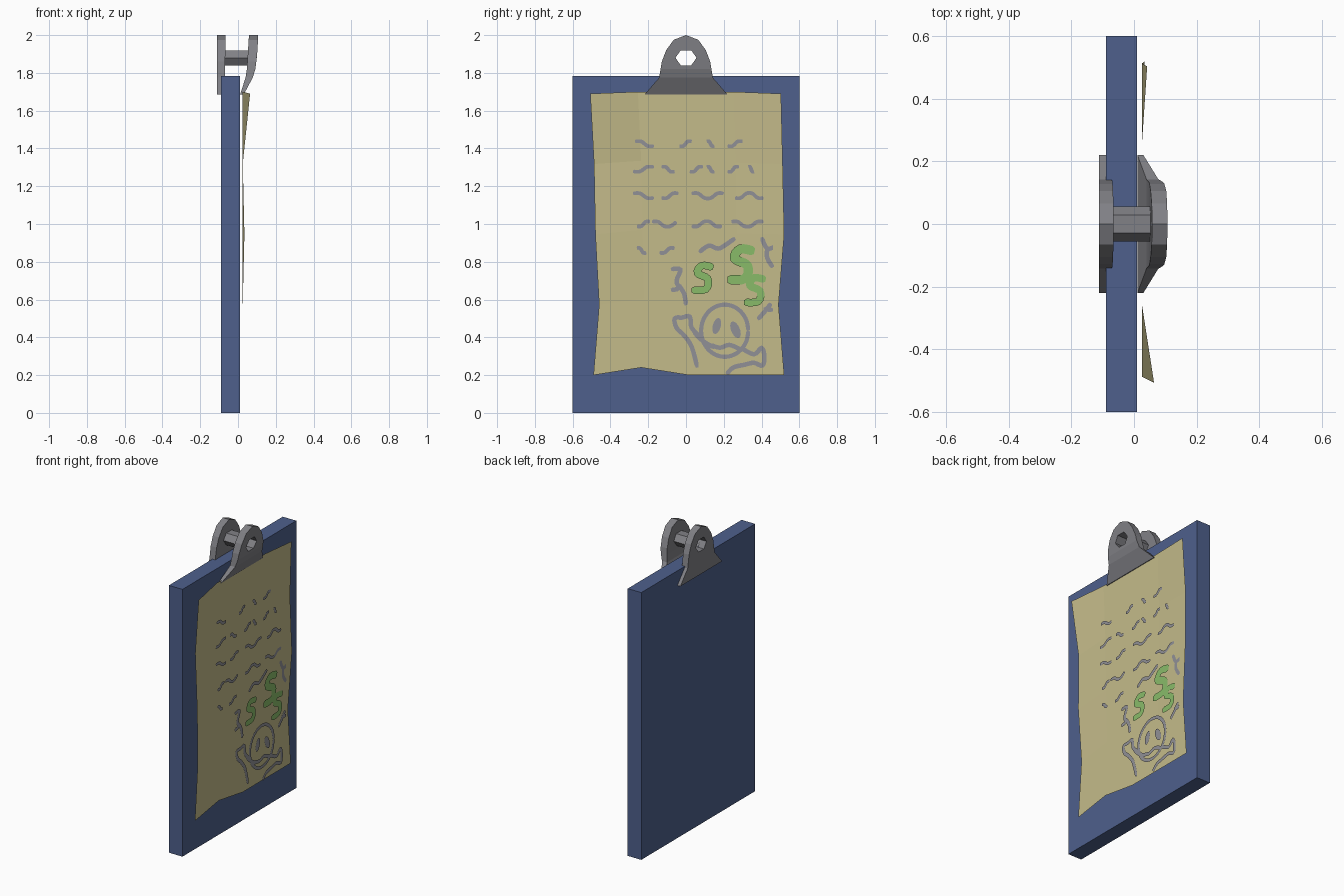
import bpy, bmesh, math
from mathutils import Vector

if "Cube" in bpy.data.objects:
    bpy.data.objects.remove(bpy.data.objects["Cube"])


def material(name, r, g, b):
    lin = [((c / 255 + 0.055) / 1.055) ** 2.4 for c in (r, g, b)]
    m = bpy.data.materials.new(name)
    m.diffuse_color = (*lin, 1)
    m.use_nodes = True
    m.node_tree.nodes["Principled BSDF"].inputs["Base Color"].default_value = m.diffuse_color
    return m


BLUE = material("board_blue", 78, 96, 140)
PAPER = material("paper_tan", 196, 187, 138)
METAL = material("clip_grey", 129, 129, 134)
INK = material("ink_grey", 144, 144, 150)
GREEN = material("ink_green", 137, 187, 105)


def finish(name, bm, mat):
    me = bpy.data.meshes.new(name)
    bm.to_mesh(me)
    bm.free()
    me.materials.append(mat)
    ob = bpy.data.objects.new(name, me)
    bpy.context.collection.objects.link(ob)
    return ob


# Board
bm = bmesh.new()
bmesh.ops.create_cube(bm, size=1)
for v in bm.verts:
    v.co = (v.co.x * 0.1 - 0.04, v.co.y * 1.2, (v.co.z + 0.5) * 1.783)
finish("board", bm, BLUE)

# Paper: 4 x 4 sheet with wavy edges and lifted upper corners
left = [-0.49, -0.46, -0.48, -0.487, -0.507]
right = [0.52, 0.49, 0.52, 0.512, 0.503]
bottom = [0.2, 0.24, 0.2, 0.2, 0.2]
top = [1.69, 1.70, 1.69, 1.70, 1.69]
bm = bmesh.new()
grid = []
for j in range(5):
    row = []
    for i in range(5):
        x = 0.025
        if j == 4:
            x = {0: 0.064, 4: 0.042}.get(i, x)
        elif j == 2 and i in (0, 4):
            x = 0.034
        row.append(bm.verts.new((x, left[j] + (right[j] - left[j]) * i / 4,
                                 bottom[i] + (top[i] - bottom[i]) * j / 4)))
    grid.append(row)
for j in range(4):
    for i in range(4):
        bm.faces.new((grid[j][i], grid[j][i + 1], grid[j + 1][i + 1], grid[j + 1][i]))
finish("paper", bm, PAPER)


# Clip jaws: outlined plate with a six-sided hole, thickness set by height
HOLE = [(0.056 * math.cos(k * math.pi / 3), 1.88 + 0.046 * math.sin(k * math.pi / 3))
        for k in range(6)]
half = [(0.22, 1.685), (0.142, 1.775), (0.128, 1.86), (0.105, 1.92), (0.065, 1.975)]
OUTLINE = half + [(0, 2.0)] + [(-y, z) for y, z in reversed(half)]


def lerp_profile(profile, z):
    for (x0, z0), (x1, z1) in zip(profile, profile[1:]):
        if z <= z1 + 1e-5:
            return x0 + (x1 - x0) * (z - z0) / (z1 - z0)
    return profile[-1][0]


def jaw(name, inner, outer):
    bm = bmesh.new()
    edges = []
    for loop in (OUTLINE, HOLE):
        vs = [bm.verts.new((0, y, z)) for y, z in loop]
        edges += [bm.edges.new((a, b)) for a, b in zip(vs, vs[1:] + vs[:1])]
    bmesh.ops.triangle_fill(bm, edges=edges, use_beauty=True, normal=(1, 0, 0))
    for z in (1.775, 1.82):
        bmesh.ops.bisect_plane(bm, geom=bm.verts[:] + bm.edges[:] + bm.faces[:],
                               plane_co=(0, 0, z), plane_no=(0, 0, 1))
    front = bmesh.ops.extrude_face_region(bm, geom=bm.faces[:])["geom"]
    front = {v for v in front if isinstance(v, bmesh.types.BMVert)}
    for v in bm.verts:
        v.co.x = lerp_profile(outer if v in front else inner, v.co.z)
    bmesh.ops.recalc_face_normals(bm, faces=bm.faces[:])
    finish(name, bm, METAL)


jaw("front_jaw",
    [(0.011, 1.685), (0.04, 1.775), (0.047, 1.82), (0.058, 2.0)],
    [(0.03, 1.685), (0.078, 1.775), (0.092, 1.82), (0.102, 1.9), (0.107, 2.0)])
jaw("back_jaw",
    [(-0.09, 1.685), (-0.07, 1.775), (-0.065, 2.0)],
    [(-0.112, 1.685), (-0.112, 2.0)])

# Hollow hinge tube joining the two holes
bm = bmesh.new()
ends = [[bm.verts.new((x, y, z)) for y, z in HOLE] for x in (-0.068, 0.054)]
for k in range(6):
    n = (k + 1) % 6
    bm.faces.new((ends[0][k], ends[0][n], ends[1][n], ends[1][k]))
bmesh.ops.recalc_face_normals(bm, faces=bm.faces[:])
finish("hinge_tube", bm, METAL)


# Flat ink ribbons lying just above the paper
def smooth(p, steps=4):
    p = [Vector(q) for q in p]
    p = [p[0]] + p + [p[-1]]
    out = []
    for a, b, c, d in zip(p, p[1:], p[2:], p[3:]):
        for s in range(steps):
            t = s / steps
            out.append(0.5 * (2 * b + (c - a) * t + (2 * a - 5 * b + 4 * c - d) * t * t
                              + (3 * b - a - 3 * c + d) * t ** 3))
    return out + [p[-1]]


def ribbon(bm, pts, width, x=0.032):
    pts = smooth(pts)
    prev = None
    for i, p in enumerate(pts):
        d = (pts[min(i + 1, len(pts) - 1)] - pts[max(i - 1, 0)]).normalized()
        w = width / 2 * (0.6 if i in (0, len(pts) - 1) else 1)
        n = Vector((-d.y, d.x)) * w
        pair = [bm.verts.new((x, *(p + n))), bm.verts.new((x, *(p - n)))]
        if prev:
            bm.faces.new((prev[0], prev[1], pair[1], pair[0]))
        prev = pair


def oval(bm, cy, cz, ry, rz, tilt=0):
    vs = []
    for k in range(12):
        a = k * math.pi / 6
        y, z = ry * math.cos(a), rz * math.sin(a)
        vs.append(bm.verts.new((0.032, cy + y + tilt * z, cz + z)))
    bm.faces.new(vs)


# Scribbled rows: height -> start and end of each wavy dash
rows = {
    1.425: [(-0.27, -0.17), (-0.035, 0.03), (0.11, 0.15), (0.22, 0.30)],
    1.29: [(-0.28, -0.17), (-0.13, -0.06), (0.02, 0.09), (0.11, 0.15), (0.22, 0.28), (0.33, 0.36)],
    1.15: [(-0.28, -0.17), (-0.13, -0.04), (0.03, 0.20), (0.26, 0.41)],
    1.0: [(-0.26, -0.19), (-0.18, -0.05), (0.03, 0.19), (0.24, 0.41)],
    0.86: [(-0.26, -0.21), (-0.14, -0.06)],
}
bm = bmesh.new()
for r, (z, dashes) in enumerate(rows.items()):
    for k, (a, b) in enumerate(dashes):
        n = max(3, round((b - a) / 0.033))
        ribbon(bm, [(a + (b - a) * i / n, z + 0.012 * (-1) ** (i // 2 + k + r)) for i in range(n + 1)], 0.02)
finish("scribbled_rows", bm, INK)

# Skull-and-bones doodle and the flourishes around it
bm = bmesh.new()
ribbon(bm, [(0.205 + 0.125 * math.cos(a), 0.435 + 0.138 * math.sin(a))
            for a in (k * math.pi / 8 for k in range(17))], 0.022)
oval(bm, 0.163, 0.46, 0.022, 0.043, 0.2)
oval(bm, 0.262, 0.44, 0.025, 0.045, -0.3)
strokes = [
    [(0.13, 0.36), (0.18, 0.345), (0.23, 0.36), (0.29, 0.335)],
    [(0.08, 0.40), (0.03, 0.45), (0.02, 0.51), (-0.02, 0.505), (-0.06, 0.50), (-0.05, 0.45), (-0.01, 0.41), (0.03, 0.35), (0.06, 0.24)],
    [(0.04, 0.43), (0.09, 0.38), (0.15, 0.345)],
    [(0.29, 0.345), (0.36, 0.31), (0.40, 0.345), (0.415, 0.30), (0.405, 0.25), (0.36, 0.265), (0.31, 0.255), (0.25, 0.24), (0.215, 0.205)],
    [(-0.08, 0.76), (-0.03, 0.76), (-0.05, 0.70), (-0.04, 0.66), (-0.08, 0.65)],
    [(-0.04, 0.68), (-0.01, 0.63), (0.0, 0.57)],
    [(0.07, 0.85), (0.12, 0.885), (0.17, 0.87), (0.21, 0.89), (0.26, 0.925)],
    [(0.40, 0.93), (0.43, 0.87), (0.48, 0.885)],
    [(0.43, 0.87), (0.43, 0.82), (0.46, 0.77)],
    [(0.45, 0.58), (0.42, 0.54), (0.38, 0.495)],
    [(0.41, 0.55), (0.46, 0.545)],
]
for s in strokes:
    ribbon(bm, s, 0.024)
finish("skull_doodle", bm, INK)

# Green squiggles
bm = bmesh.new()
for cy, cz, s in ((0.085, 0.71, 1.0), (0.288, 0.78, 1.25), (0.362, 0.645, 1.0)):
    ribbon(bm, [(cy + s * y, cz + s * z) for y, z in
                ((0.06, 0.06), (0.0, 0.07), (-0.025, 0.03), (0.03, 0.0), (0.02, -0.055), (-0.055, -0.06))], 0.04 * s, 0.034)
finish("green_squiggles", bm, GREEN)
